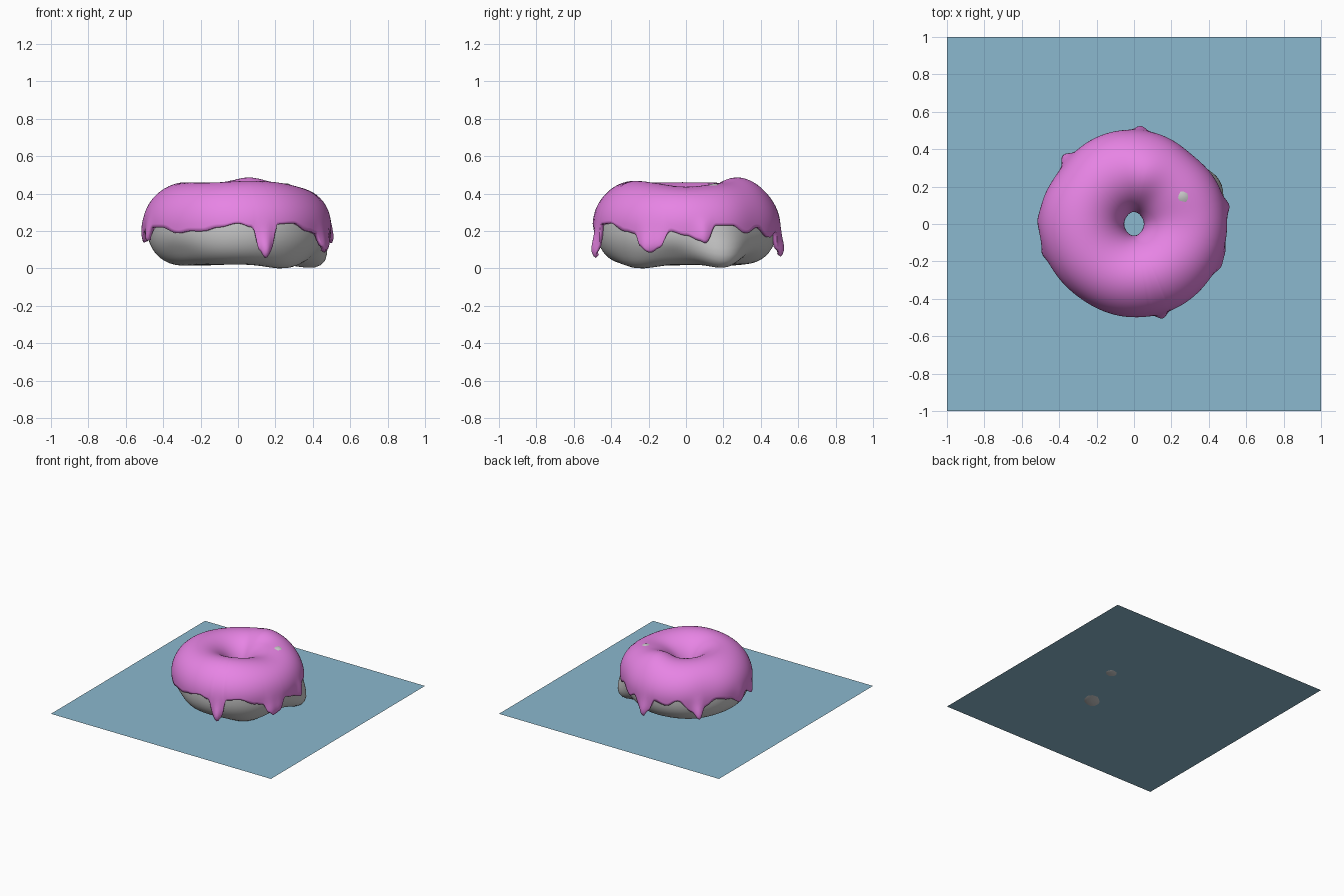
import bpy
from math import sin, cos, pi, asin, radians, exp

if "Cube" in bpy.data.objects:
    bpy.data.objects.remove(bpy.data.objects["Cube"])

R, A, B, ZC = 0.275, 0.203, 0.208, 0.226

# Lumps shared by dough and icing: theta, v (deg), height, theta width, v width
LUMPS = [(78, 88, 0.03, 22, 35), (0, 90, -0.02, 30, 40), (285, 85, 0.012, 35, 35),
         (180, 90, 0.004, 40, 40), (300, 20, 0.006, 25, 40), (105, 0, 0.008, 25, 40),
         (50, 0, -0.015, 16, 40), (145, 10, -0.01, 15, 40), (235, 0, -0.008, 20, 40),
         (90, 180, -0.012, 40, 50), (270, 180, -0.010, 40, 50), (178, 10, 0.010, 25, 40)]
# Lumps on the dough only
DOUGH = [(29, 83, 0.027, 11, 14), (26, -40, 0.075, 16, 28), (314, -72, 0.026, 22, 25),
         (60, -60, -0.02, 15, 30), (350, -45, -0.015, 15, 25), (225, -40, -0.015, 20, 25),
         (200, -75, 0.008, 20, 25), (135, -70, 0.008, 25, 30)]
# Lower edge of the icing: theta (deg), z
EDGE = [(0, .18), (8, .16), (12, .15), (19, .23), (30, .23), (42, .19), (52, .22), (66, .17),
        (75, .2), (81, .12), (86, .10), (91, .13), (97, .21), (108, .19), (118, .23),
        (130, .15), (136, .12), (142, .18), (152, .22), (165, .2), (178, .15), (187, .2),
        (197, .16), (204, .22), (214, .22), (229, .19), (238, .2), (247, .2), (258, .22),
        (270, .24), (279, .22), (283, .12), (287, .095), (291, .12), (295, .235),
        (306, .24), (320, .2), (327, .19), (331, .14), (338, .11), (344, .13), (350, .2), (360, .18)]
# Thick drip ends: theta, v, height, theta width, v width
DRIPS = [(11, -12, .025, 5, 15), (86, -28, .045, 5, 18), (136, -25, .05, 5, 18),
         (287, -28, .05, 4.5, 18), (334, -25, .035, 6, 18), (343, -22, .02, 5, 15),
         (198, -12, .018, 5, 15), (178, -10, .012, 6, 15)]


def bump(t, v, lumps):
    total = 0
    for lt, lv, h, wt, wv in lumps:
        dt = (t - lt + 180) % 360 - 180
        dv = (v - lv + 180) % 360 - 180
        total += h * exp(-(dt / wt) ** 2 - (dv / wv) ** 2)
    return total


def point(t, v, d):
    c, s = cos(radians(v)), sin(radians(v))
    if s < 0:
        s = -abs(s) ** 0.8
        if c > 0:
            c = c ** 0.8
    r = R + (A + d) * c
    return (r * cos(radians(t)), r * sin(radians(t)), ZC + (B + d) * s)


def edge_z(t):
    for (t0, z0), (t1, z1) in zip(EDGE, EDGE[1:]):
        if t0 <= t <= t1:
            k = (1 - cos(pi * (t - t0) / (t1 - t0))) / 2
            return z0 + (z1 - z0) * k


def material(name, color):
    m = bpy.data.materials.new(name)
    m.diffuse_color = (*color, 1)
    m.use_nodes = True
    m.node_tree.nodes["Principled BSDF"].inputs["Base Color"].default_value = m.diffuse_color
    return m


def grid(name, verts, n, m, closed):
    faces = []
    for i in range(n):
        for j in range(m if closed else m - 1):
            a, b = i * m, (i + 1) % n * m
            k = (j + 1) % m
            faces.append((a + j, b + j, b + k, a + k))
    me = bpy.data.meshes.new(name)
    me.from_pydata(verts, [], faces)
    me.polygons.foreach_set("use_smooth", [True] * len(me.polygons))
    ob = bpy.data.objects.new(name, me)
    bpy.context.collection.objects.link(ob)
    return ob


# Dough ring
N, M = 120, 48
verts = []
for i in range(N):
    t = 360 * i / N
    for j in range(M):
        v = 360 * j / M
        verts.append(point(t, v, bump(t, v, LUMPS) + bump(t, v, DOUGH)))
low = min(p[2] for p in verts)
dough = grid("dough", verts, N, M, True)
dough.location.z = -low

# Icing shell with a dripping edge
N, M = 270, 40
verts = []
for i in range(N):
    t = 360 * i / N
    s = (edge_z(t) + low - ZC) / B
    s = -abs(s) ** 1.25 if s < 0 else s
    v0 = asin(max(-1, min(1, s))) * 180 / pi
    v1 = 190 + 8 * sin(radians(5 * t)) + 5 * sin(radians(3 * t + 40))
    for j in range(M):
        v = v0 + (v1 - v0) * (j / (M - 1)) ** 1.1
        verts.append(point(t, v, 0.02 + bump(t, v, LUMPS) + bump(t, v, DRIPS)))
icing = grid("icing", verts, N, M, False)
icing.location.z = -low
icing.data.materials.append(material("icing_pink", (0.8, 0.23, 0.78)))
shell = icing.modifiers.new("thickness", 'SOLIDIFY')
shell.thickness = 0.024
shell.offset = -1

# Flat tabletop
bpy.ops.mesh.primitive_plane_add(size=2, location=(0, 0, 0.008))
table = bpy.context.object
table.name = "tabletop"
table.data.materials.append(material("table_blue", (0.26, 0.48, 0.62)))
